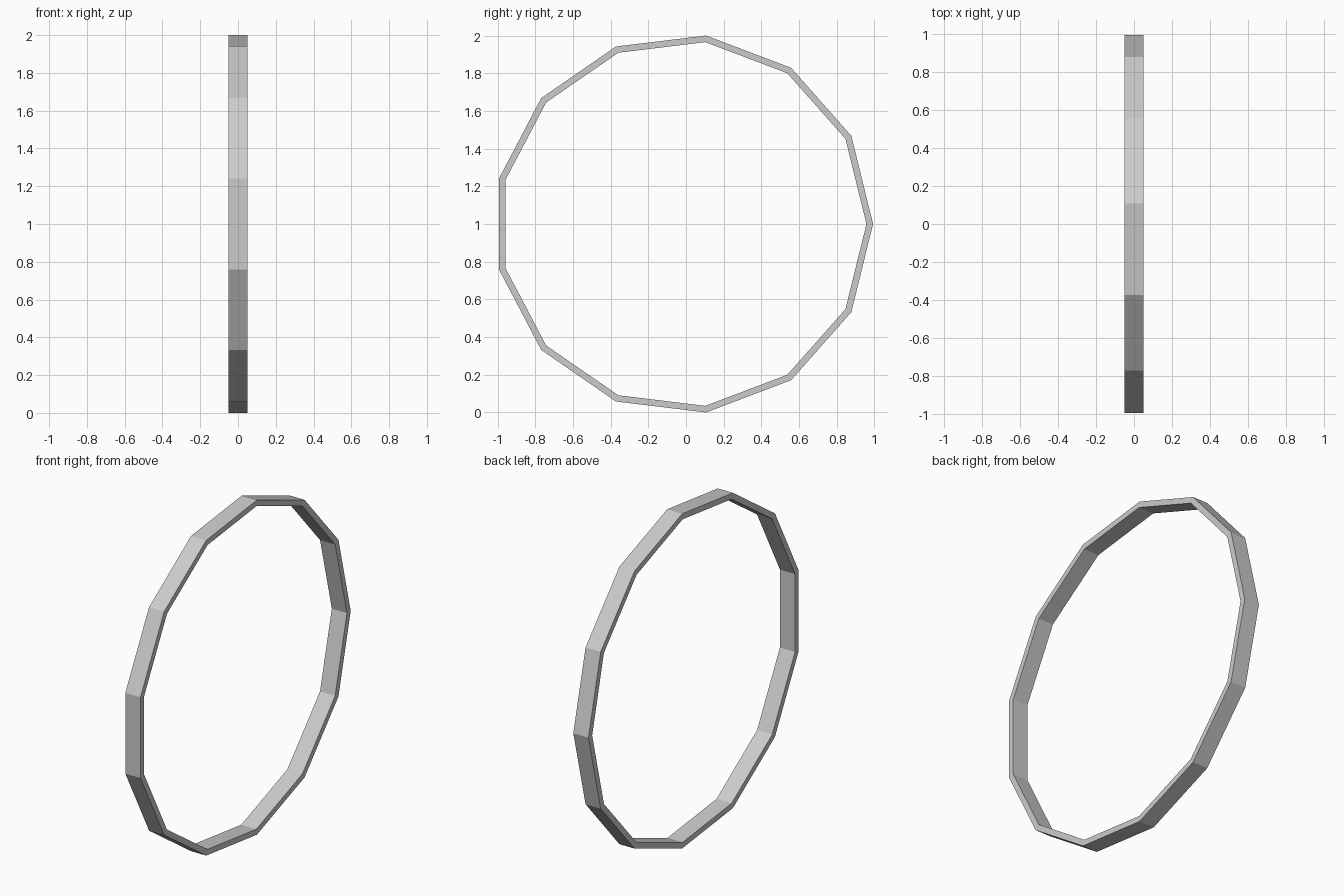
import bpy, bmesh, math

if "Cube" in bpy.data.objects:
    bpy.data.objects.remove(bpy.data.objects["Cube"])

SIDES = 13
R_OUT, R_IN = 1.0073, 0.972   # corner radii
HALF_W = 0.05                 # half the band width along x
CY, CZ = -0.0146, 1.0         # ring centre

bm = bmesh.new()

# One rectangular cross-section per corner
rings = []
for i in range(SIDES):
    a = 2 * math.pi * i / SIDES
    section = [(-HALF_W, R_OUT), (HALF_W, R_OUT), (HALF_W, R_IN), (-HALF_W, R_IN)]
    rings.append([bm.verts.new((x, CY + r * math.cos(a), CZ + r * math.sin(a)))
                  for x, r in section])

# Bridge neighbouring sections into a closed band
for i in range(SIDES):
    p, q = rings[i], rings[(i + 1) % SIDES]
    for j in range(4):
        k = (j + 1) % 4
        bm.faces.new((p[j], p[k], q[k], q[j]))

bmesh.ops.recalc_face_normals(bm, faces=bm.faces[:])
mesh = bpy.data.meshes.new("ring_band")
bm.to_mesh(mesh)
bm.free()
bpy.context.collection.objects.link(bpy.data.objects.new("ring_band", mesh))
